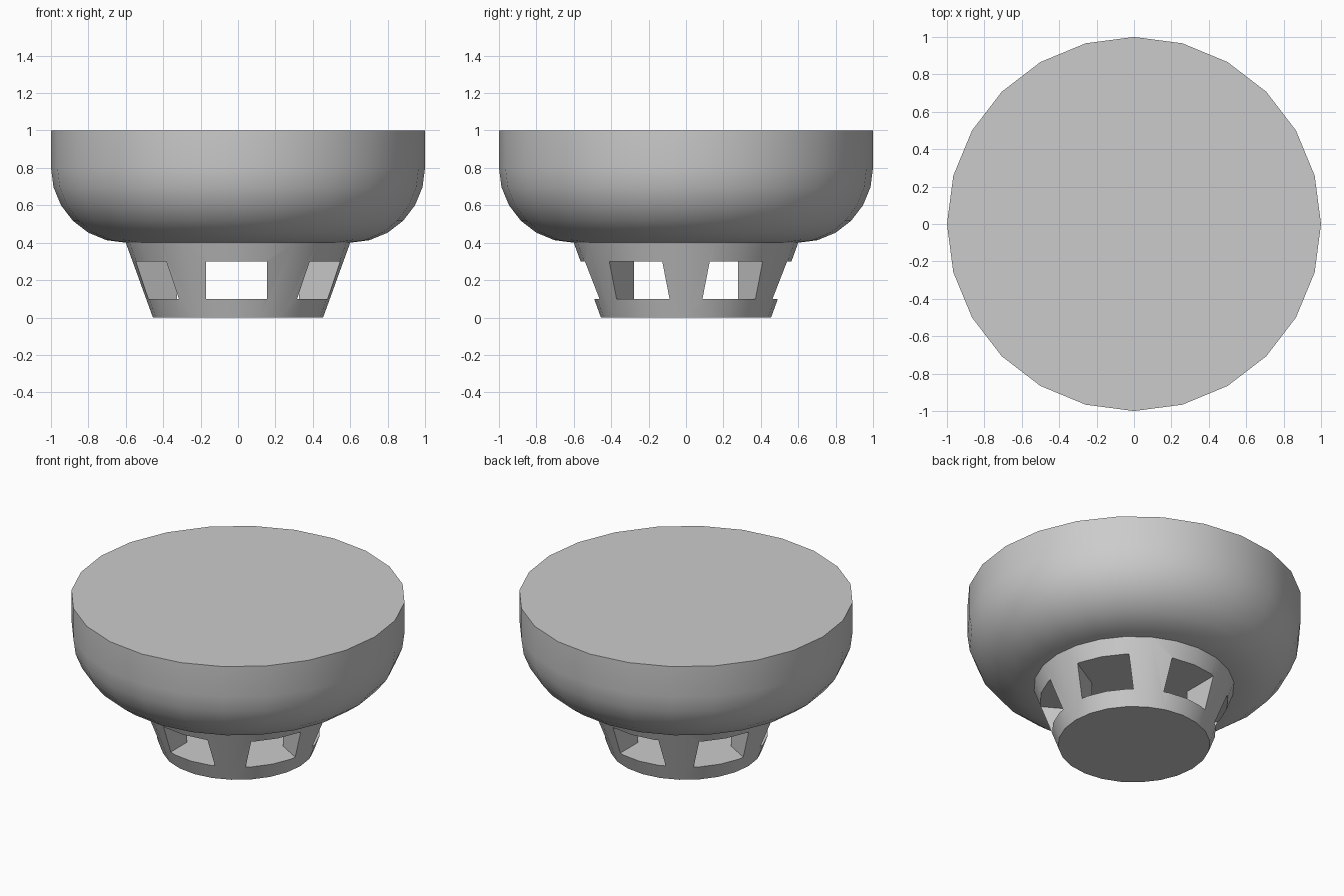
import bpy
import bmesh
from math import sin, cos, pi, radians
from mathutils import Matrix

SIDES = 24

cube = bpy.data.objects.get("Cube")
if cube:
    bpy.data.objects.remove(cube, do_unlink=True)

# Single flat grey
grey = bpy.data.materials.new("plain_grey")
grey.use_nodes = True
colour = (0.6, 0.6, 0.6, 1)
grey.diffuse_color = colour
grey.node_tree.nodes["Principled BSDF"].inputs["Base Color"].default_value = colour


def add_object(name, bm):
    bmesh.ops.recalc_face_normals(bm, faces=bm.faces)
    mesh = bpy.data.meshes.new(name)
    bm.to_mesh(mesh)
    bm.free()
    mesh.materials.append(grey)
    obj = bpy.data.objects.new(name, mesh)
    bpy.context.collection.objects.link(obj)
    return obj


def lathe(name, profile):
    """Closed solid of revolution from (radius, height) points, bottom to top."""
    bm = bmesh.new()
    rings = [[bm.verts.new((r * cos(2 * pi * i / SIDES), r * sin(2 * pi * i / SIDES), z))
              for i in range(SIDES)] for r, z in profile]
    for low, high in zip(rings, rings[1:]):
        for i in range(SIDES):
            j = (i + 1) % SIDES
            bm.faces.new((low[i], low[j], high[j], high[i]))
    bm.faces.new(rings[0])
    bm.faces.new(rings[-1])
    return add_object(name, bm)


def activate(obj):
    bpy.ops.object.select_all(action='DESELECT')
    obj.select_set(True)
    bpy.context.view_layer.objects.active = obj


# Bowl: quarter-round underside rising into a straight rim, closed flat on top
arc = [radians(15 * i) for i in range(7)]
bowl = lathe("bowl", [(0.6 + 0.4 * sin(a), 0.8 - 0.4 * cos(a)) for a in arc] + [(1, 1)])

# Flared foot
foot = lathe("foot", [(0.455, 0), (0.6, 0.4)])

# Three crossing slots through the foot leave six openings and six pillars
for angle, offset in ((0, -0.008), (60, 0), (-60, 0)):
    bm = bmesh.new()
    place = (Matrix.Rotation(radians(angle), 4, 'Z')
             @ Matrix.Translation((offset, 0, 0.2))
             @ Matrix.Diagonal((0.327, 2, 0.2, 1)))
    bmesh.ops.create_cube(bm, size=1, matrix=place)
    cutter = add_object("slot_cutter", bm)
    cutter.hide_render = True
    activate(foot)
    cut = foot.modifiers.new("slot", 'BOOLEAN')
    cut.operation = 'DIFFERENCE'
    cut.solver = 'EXACT'
    cut.object = cutter
    bpy.ops.object.modifier_apply(modifier=cut.name)
    bpy.data.objects.remove(cutter, do_unlink=True)

# Smooth curved walls, crisp rims and openings
for part in (bowl, foot):
    activate(part)
    bpy.ops.object.shade_smooth_by_angle(angle=radians(30))
